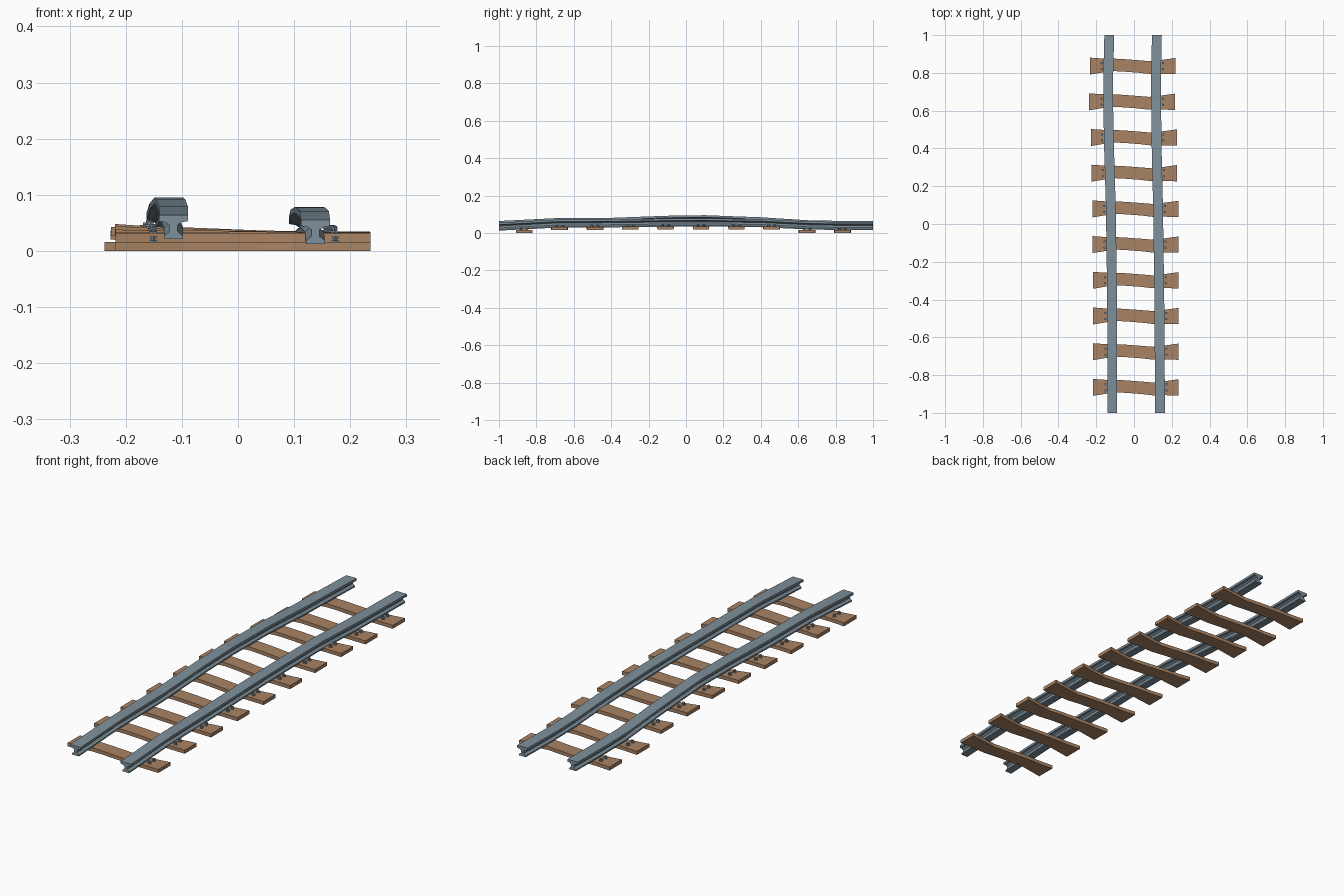
import bpy, bmesh

if "Cube" in bpy.data.objects:
    bpy.data.objects.remove(bpy.data.objects["Cube"])


def material(name, color):
    m = bpy.data.materials.new(name)
    m.diffuse_color = (*color, 1)
    m.use_nodes = True
    m.node_tree.nodes["Principled BSDF"].inputs["Base Color"].default_value = m.diffuse_color
    return m


STEEL = material("steel", (0.21, 0.28, 0.33))
WOOD = material("wood", (0.40, 0.23, 0.13))


def interp(points, t):
    """Piecewise linear lookup in a list of (t, value...) tuples."""
    for a, b in zip(points, points[1:]):
        if t <= b[0]:
            break
    f = min(max((t - a[0]) / (b[0] - a[0]), 0), 1)
    return [p + (q - p) * f for p, q in zip(a[1:], b[1:])]


def loft(name, rings, mat):
    """Skin a row of equal closed rings and cap both ends."""
    bm = bmesh.new()
    rows = [[bm.verts.new(p) for p in r] for r in rings]
    n = len(rows[0])
    for a, b in zip(rows, rows[1:]):
        for i in range(n):
            j = (i + 1) % n
            bm.faces.new((a[i], a[j], b[j], b[i]))
    bm.faces.new(rows[0])
    bm.faces.new(rows[-1])
    bmesh.ops.recalc_face_normals(bm, faces=bm.faces)
    return finish(name, bm, mat)


def finish(name, bm, mat):
    me = bpy.data.meshes.new(name)
    bm.to_mesh(me)
    bm.free()
    me.materials.append(mat)
    ob = bpy.data.objects.new(name, me)
    bpy.context.collection.objects.link(ob)
    return ob


# Rail paths: (y, x, height of rail foot)
LEFT = [(-1, -.115, .021), (-.7, -.115, .036), (-.4, -.116, .038), (-.1, -.120, .049),
        (.1, -.123, .052), (.4, -.132, .041), (.65, -.137, .025), (.8, -.136, .022), (1, -.131, .020)]
RIGHT = [(-1, .138, .0125), (-.7, .136, .028), (-.4, .134, .030), (-.1, .130, .034),
         (.1, .127, .035), (.4, .120, .031), (.65, .117, .019), (.8, .117, .016), (1, .121, .016)]

# Rail section: narrow foot, thin web, wide flat head
half = [(.017, 0), (.017, .006), (.007, .014), (.007, .025), (.014, .030), (.026, .032), (.026, .043)]
section = half + [(-x, z) for x, z in reversed(half)]

for name, path in (("left_rail", LEFT), ("right_rail", RIGHT)):
    loft(name, [[(x + u, y, z + v) for u, v in section] for y, x, z in path], STEEL)

# Warped sleepers: (x, y offset, half width), flared at both ends
OUTLINE = [(-.227, 0, .045), (-.16, .003, .037), (-.11, .007, .033), (-.05, .004, .033),
           (.03, -.002, .033), (.09, -.008, .034), (.14, -.005, .036), (.227, 0, .043)]
LIFT_L = [0, .016, .018, .022, .028, .032, .027, .020, 0, 0]
LIFT_R = [0, .015, .017, .018, .019, .019, .018, .018, 0, 0]
SHIFT = [.009, .009, .009, .009, .008, .008, .001, 0, -.011, -.006]
THICK = .016

bolts = bmesh.new()


def add_cylinder(x, y, z, r, h, sides=6):
    res = bmesh.ops.create_cone(bolts, cap_ends=True, segments=sides, radius1=r, radius2=r, depth=h)
    bmesh.ops.translate(bolts, verts=res["verts"], vec=(x, y, z + h / 2))


for i in range(10):
    y0 = -.865 + i * .189
    L, R = LIFT_L[i], LIFT_R[i]
    bend = [(-.227, L), (-.16, .65 * L + .35 * R), (-.08, .5 * L + .5 * R),
            (0, R + .12 * R), (.1, R), (.227, R)]
    rings = []
    for x, dy, w in OUTLINE:
        z = interp(bend, x)[0]
        rings.append([(x + SHIFT[i], y0 + dy + s * w, z + t)
                      for s, t in ((-1, 0), (1, 0), (1, THICK), (-1, THICK))])
    loft(f"sleeper_{i + 1}", rings, WOOD)

    # Pairs of bolts on the outer side of each rail
    for path, side in ((LEFT, -1), (RIGHT, 1)):
        x = interp(path, y0)[0] + side * .036
        z = interp(bend, x - SHIFT[i])[0] + THICK
        for dy in (-.016, .016):
            add_cylinder(x, y0 + dy, z - .003, .0035, .012)
            add_cylinder(x, y0 + dy, z, .008, .003)
            add_cylinder(x, y0 + dy, z + .006, .0065, .005)

finish("rail_bolts", bolts, STEEL)
